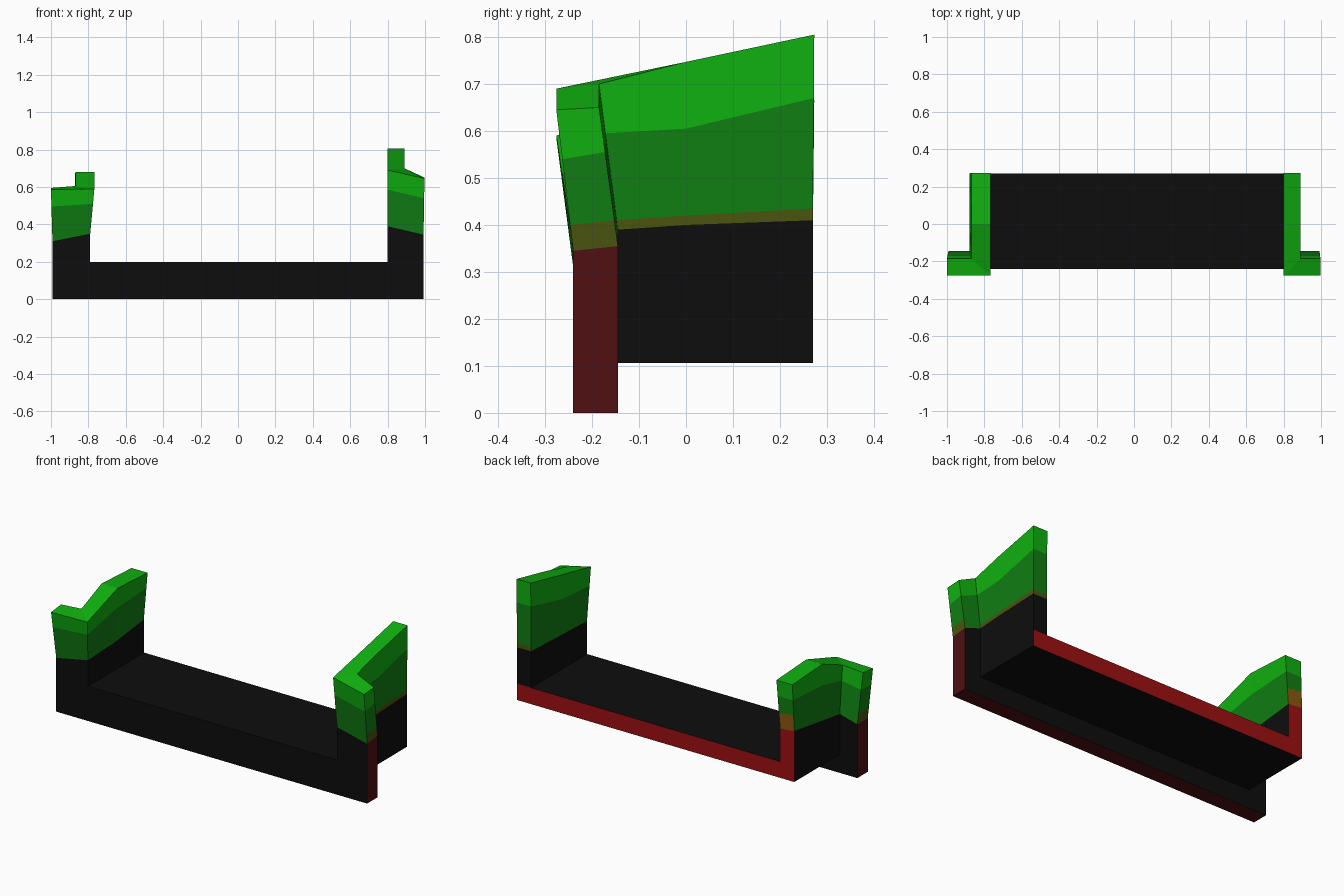
import bpy
import bmesh
from mathutils import Vector

default_cube = bpy.data.objects.get("Cube")
if default_cube:
    bpy.data.objects.remove(default_cube, do_unlink=True)

# Materials
COLOURS = {
    "black": (0.004, 0.004, 0.004),
    "dark_red": (0.08, 0.005, 0.006),
    "red": (0.34, 0.005, 0.006),
    "olive": (0.07, 0.09, 0.005),
    "orange_brown": (0.26, 0.1, 0.005),
    "mid_green": (0.005, 0.21, 0.006),
    "bright_green": (0.005, 0.44, 0.005),
}
SLOT = {name: i for i, name in enumerate(COLOURS)}
materials = []
for name, rgb in COLOURS.items():
    mat = bpy.data.materials.new(name)
    mat.use_nodes = True
    mat.diffuse_color = (*rgb, 1)
    mat.node_tree.nodes["Principled BSDF"].inputs["Base Color"].default_value = (*rgb, 1)
    materials.append(mat)


def finish(name, bm):
    bmesh.ops.recalc_face_normals(bm, faces=bm.faces[:])
    mesh = bpy.data.meshes.new(name)
    bm.to_mesh(mesh)
    bm.free()
    for mat in materials:
        mesh.materials.append(mat)
    obj = bpy.data.objects.new(name, mesh)
    bpy.context.collection.objects.link(obj)
    return obj


def box(name, low, high, colour_rule):
    low, high = Vector(low), Vector(high)
    bm = bmesh.new()
    bmesh.ops.create_cube(bm, size=1)
    for v in bm.verts:
        v.co = (low + high) / 2 + v.co * (high - low)
    bm.normal_update()
    for face in bm.faces:
        face.material_index = SLOT[colour_rule(face.normal)]
    return finish(name, bm)


FRONT, CORNER, BACK = -0.24, -0.145, 0.27
FLOOR_TOP, FLOOR_BOTTOM = 0.2, 0.106

# Front panel: red ends and underside
box("front_panel", (-0.992, FRONT, 0), (0.992, CORNER, FLOOR_TOP),
    lambda n: "dark_red" if abs(n.x) > 0.5 or n.z < -0.5 else "black")

# Floor slab: red back edge
box("floor_slab", (-0.88, CORNER, FLOOR_BOTTOM), (0.89, BACK, FLOOR_TOP),
    lambda n: "red" if n.y > 0.5 else "black")


def plan(wing, outer, inner, front, corner, mid, back):
    """L-shaped outline: wing end, along the inside, round the back, out again."""
    return [(wing, front), (inner, front), (inner, mid), (inner, back),
            (outer, back), (outer, mid), (outer, corner), (wing, corner)]


SIDES = ["front", "inside", "inside", "back", "outside", "outside", "wing_back", "wing_end"]


def end_wall(name, base_x, top_x, lower, middle, upper, back_band, colours):
    """Loft an L-shaped wall through height rings that lean towards the top."""
    base = plan(*base_x, FRONT, CORNER, 0, BACK)
    top = plan(*top_x, -0.276, -0.185, 0, BACK + 0.003)
    bands = [0.055, 0.02, 0.02, back_band, back_band, 0.02, 0.02, 0.055]
    heights = [[FLOOR_TOP] * len(base), lower,
               [z + b for z, b in zip(lower, bands)], middle, upper]
    bm = bmesh.new()
    rings = []
    for level in heights:
        ring = []
        for i, z in enumerate(level):
            lean = max(0, (z - lower[i]) / (upper[i] - lower[i]))
            xy = Vector(base[i]).lerp(Vector(top[i]), lean)
            ring.append(bm.verts.new((xy.x, xy.y, z)))
        rings.append(ring)
    count = len(base)
    for row in range(len(rings) - 1):
        a, b = rings[row], rings[row + 1]
        for i, side in enumerate(SIDES):
            j = (i + 1) % count
            face = bm.faces.new((a[i], a[j], b[j], b[i]))
            default = ["black", "mid_green", "mid_green", "bright_green"][row]
            face.material_index = SLOT[colours.get((side, row), default)]
    # Top faces: wing, front half and back half of the wall
    for quad in ((0, 1, 6, 7), (1, 2, 5, 6), (2, 3, 4, 5)):
        face = bm.faces.new([rings[-1][i] for i in quad])
        face.material_index = SLOT["bright_green"]
    return finish(name, bm)


# Taller wall on the left end
end_wall("left_end_wall", (0.992, 0.89, 0.8), (0.997, 0.89, 0.8),
         [0.345, 0.39, 0.40, 0.41, 0.41, 0.40, 0.39, 0.355],
         [0.54, 0.585, 0.605, 0.67, 0.67, 0.605, 0.595, 0.555],
         [0.645, 0.69, 0.747, 0.805, 0.805, 0.747, 0.70, 0.65], 0.025,
         {("wing_end", 0): "dark_red", ("wing_end", 1): "olive",
          ("outside", 1): "olive", ("back", 1): "olive"})

# Lower wall on the right end, leaning inwards
end_wall("right_end_wall", (-0.992, -0.88, -0.79), (-1, -0.87, -0.768),
         [0.31, 0.35, 0.36, 0.39, 0.40, 0.36, 0.34, 0.31],
         [0.495, 0.51, 0.56, 0.575, 0.575, 0.56, 0.52, 0.50],
         [0.585, 0.59, 0.68, 0.665, 0.665, 0.68, 0.605, 0.595], 0.09,
         {("wing_end", 0): "dark_red", ("wing_end", 1): "olive",
          ("back", 0): "red", ("back", 1): "orange_brown"})
